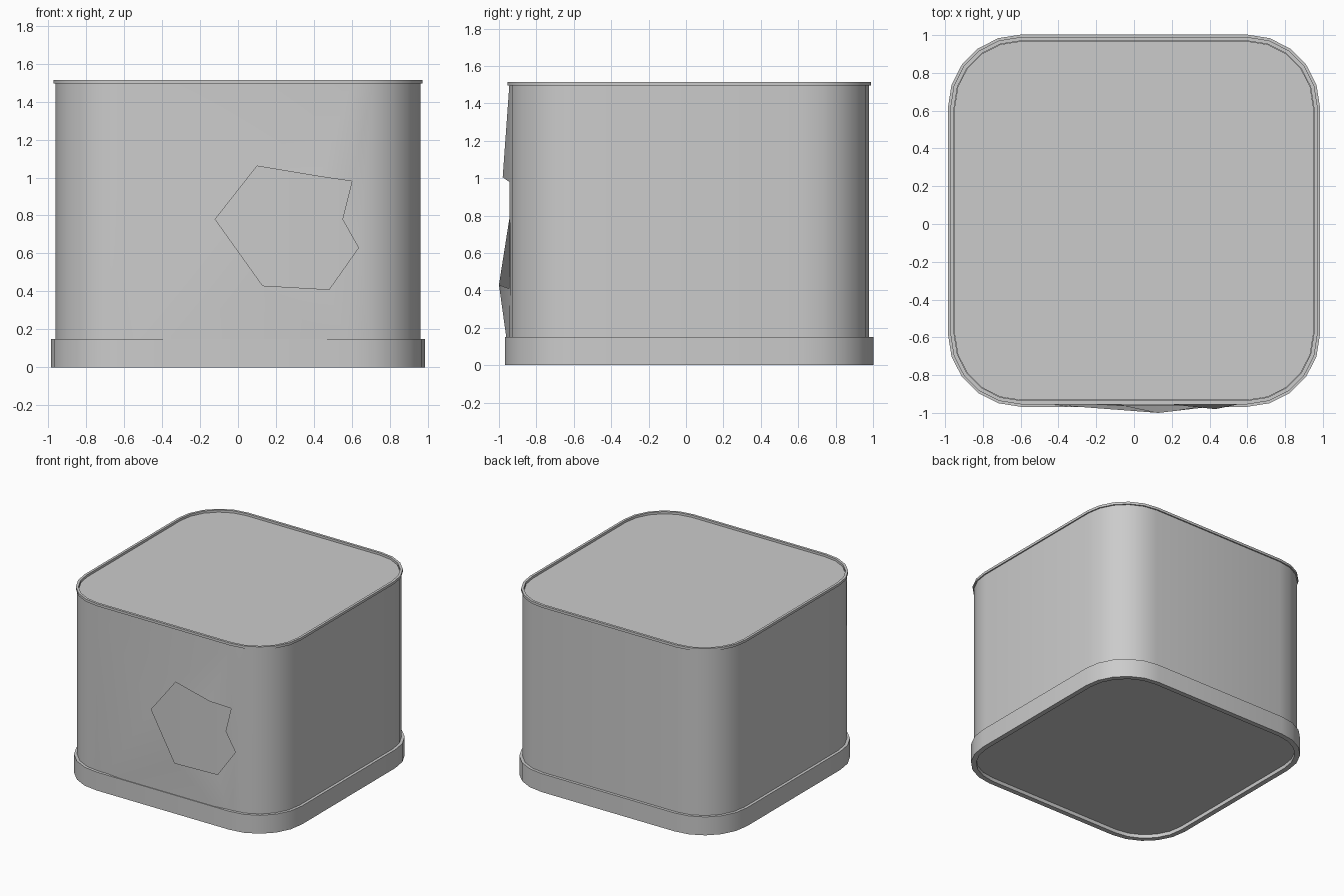
import bpy, bmesh, math

if "Cube" in bpy.data.objects:
    bpy.data.objects.remove(bpy.data.objects["Cube"])

CY = 0.0175      # depth centre of the can (front dent reaches y = -1)
ARC = 0.60       # distance of corner arc centres from the middle
SEG = 5          # segments per rounded corner


def outline(half):
    """Rounded square, counter-clockwise, starting at the front right corner."""
    r, pts = half - ARC, []
    for k, (sx, sy) in enumerate([(1, -1), (1, 1), (-1, 1), (-1, -1)]):
        for i in range(SEG + 1):
            a = math.radians(-90 + 90 * k + 90 * i / SEG)
            pts.append((sx * ARC + r * math.cos(a), CY + sy * ARC + r * math.sin(a)))
    return pts


def finish(name, bm, recalc=True):
    if recalc:
        bmesh.ops.recalc_face_normals(bm, faces=bm.faces[:])
    me = bpy.data.meshes.new(name)
    bm.to_mesh(me)
    bm.free()
    ob = bpy.data.objects.new(name, me)
    bpy.context.collection.objects.link(ob)
    bpy.ops.object.select_all(action='DESELECT')
    ob.select_set(True)
    bpy.context.view_layer.objects.active = ob
    bpy.ops.object.shade_smooth_by_angle(angle=math.radians(30))
    return ob


def loft(name, profile, closed=False, caps=False):
    """Stack rounded outlines given as (half width, z)."""
    bm = bmesh.new()
    rings = [[bm.verts.new((x, y, z)) for x, y in outline(h)] for h, z in profile]
    pairs = list(zip(rings, rings[1:]))
    if closed:
        pairs.append((rings[-1], rings[0]))
    for a, b in pairs:
        for i in range(len(a)):
            j = (i + 1) % len(a)
            bm.faces.new((a[i], a[j], b[j], b[i]))
    if caps:
        bm.faces.new(rings[0][::-1])
        bm.faces.new(rings[-1])
    return finish(name, bm)


# Raised bands at the bottom and top
loft("base_band", [(0.985, 0), (0.985, 0.15), (0.945, 0.15), (0.945, 0)], closed=True)
loft("top_rim", [(0.972, 1.495), (0.972, 1.515), (0.952, 1.515), (0.952, 1.495)], closed=True)

# Inner container closing the top and bottom, seen through the torn hole
loft("inner_container", [(0.95, 0.03), (0.95, 1.498)], caps=True)

# Outer skin with a torn, bent-out hole in the front
bm = bmesh.new()
low, high = ([bm.verts.new((x, y, z)) for x, y in outline(0.962)] for z in (0.03, 1.5))
n = len(low)
for i in range(1, n - 1):
    bm.faces.new((low[i], low[i + 1], high[i + 1], high[i]))
hole = [bm.verts.new(p) for p in [
    (-0.12, -0.945, 0.78), (0.10, -0.945, 1.06), (0.43, -0.98, 1.005), (0.60, -0.945, 0.98),
    (0.55, -0.945, 0.78), (0.635, -0.94, 0.63), (0.48, -0.947, 0.41), (0.13, -1.0, 0.43)]]
v = dict(enumerate(hole))
v.update(bl=low[n - 1], br=low[0], cr=low[1], tl=high[n - 1], tr=high[0], tc=high[1])
for tri in [("tl", 1, "tr"), ("tr", 1, 2), ("tr", 2, 3), ("tr", 3, "tc"), ("tc", 3, 5),
            (3, 4, 5), ("tc", 5, "cr"), ("cr", 5, "br"), ("br", 5, 6), ("br", 6, 7),
            ("br", 7, "bl"), ("bl", 7, 0), ("bl", 0, "tl"), ("tl", 0, 1)]:
    f = bm.faces.new([v[k] for k in tri])
    f.normal_update()
    if f.normal.y > 0:
        f.normal_flip()
finish("outer_skin", bm, recalc=False)
